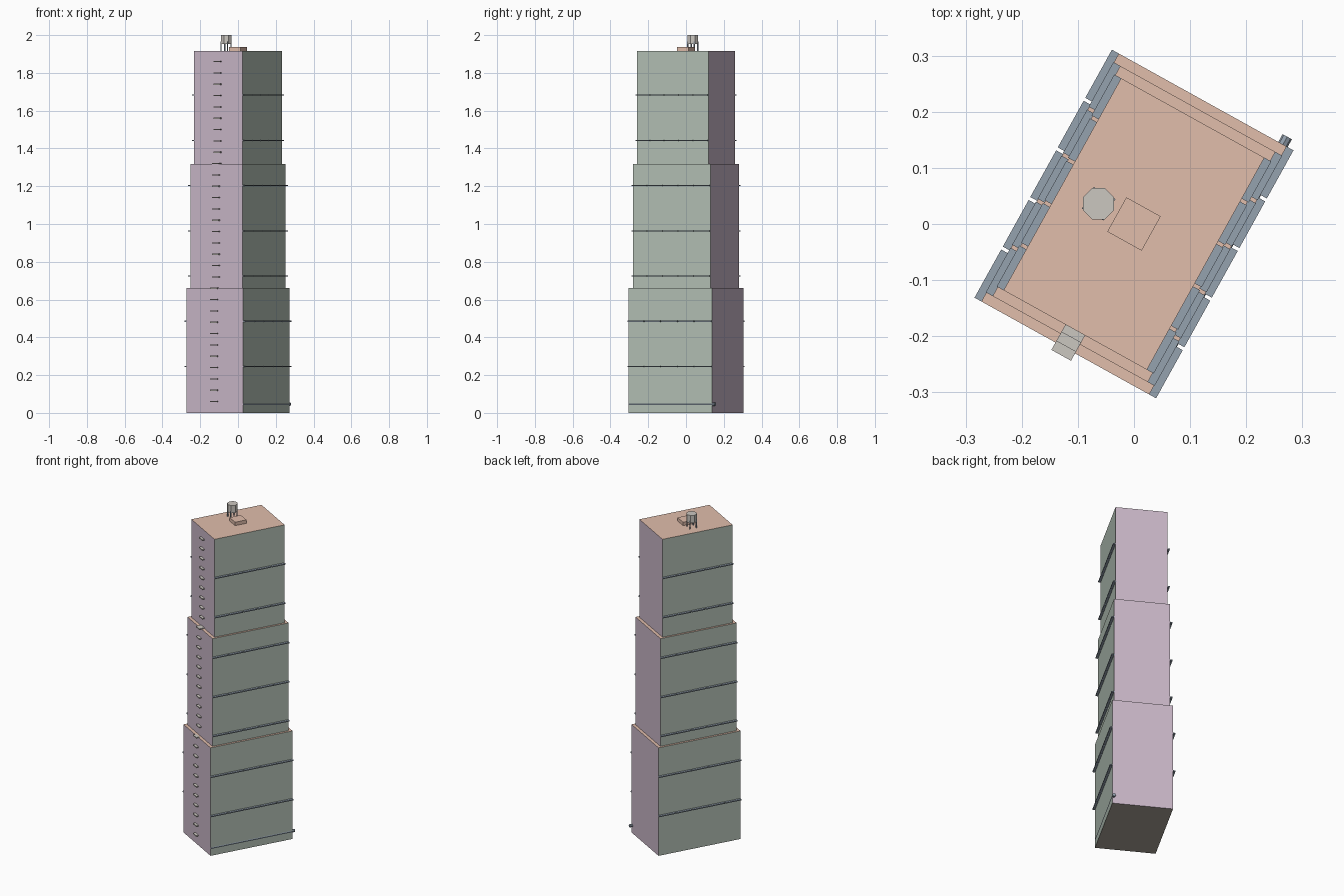
import bpy, bmesh, math
from mathutils import Matrix, Vector

if "Cube" in bpy.data.objects:
    bpy.data.objects.remove(bpy.data.objects["Cube"])

TURN = Matrix.Rotation(math.radians(-29), 4, 'Z')   # whole tower is turned on its plot


def mat(name, r, g, b):
    m = bpy.data.materials.new(name)
    m.diffuse_color = (r, g, b, 1)
    m.use_nodes = True
    m.node_tree.nodes["Principled BSDF"].inputs["Base Color"].default_value = m.diffuse_color
    return m


ROOF = mat("roof_tan", 0.75, 0.51, 0.41)
END = mat("end_wall_mauve", 0.58, 0.47, 0.57)
SIDE = mat("side_wall_green", 0.46, 0.54, 0.47)
STEEL = mat("ledge_blue_grey", 0.30, 0.36, 0.43)
CONC = mat("concrete", 0.60, 0.57, 0.53)
DARK = mat("base_grey", 0.42, 0.38, 0.33)


def add_box(bm, lo, hi):
    lo, hi = Vector(lo), Vector(hi)
    m = Matrix.Translation((lo + hi) / 2) @ Matrix.Diagonal((*(hi - lo), 1))
    bmesh.ops.create_cube(bm, size=1, matrix=m)


def add_cyl(bm, r, depth, sides, matrix):
    bmesh.ops.create_cone(bm, cap_ends=True, segments=sides, radius1=r,
                          radius2=r, depth=depth, matrix=matrix)


def finish(bm, name, mats, pick=None):
    bm.normal_update()
    if pick:
        for f in bm.faces:
            f.material_index = pick(f.normal)
    bm.transform(TURN)
    me = bpy.data.meshes.new(name)
    bm.to_mesh(me)
    bm.free()
    for m in mats:
        me.materials.append(m)
    ob = bpy.data.objects.new(name, me)
    bpy.context.collection.objects.link(ob)
    return ob


def wall_pick(n):
    if n.z > 0.5:
        return 0
    if n.z < -0.5:
        return 3
    return 1 if abs(n.y) > 0.5 else 2


# half width, half length, bottom, top, ledge heights
tiers = [
    ("lower", 0.171, 0.2526, 0.0, 0.66, (0.245, 0.485)),
    ("middle", 0.158, 0.2345, 0.66, 1.318, (0.725, 0.963, 1.203)),
    ("upper", 0.146, 0.2160, 1.318, 1.916, (1.442, 1.682)),
]

for name, a, b, z0, z1, ledges in tiers:
    # stepped tower block
    bm = bmesh.new()
    add_box(bm, (-a, -b, z0), (a, b, z1))
    finish(bm, name + "_block", [ROOF, END, SIDE, DARK], wall_pick)

    # split ledges along both long sides
    bm = bmesh.new()
    pitch = 2 * b / 5
    for z in ledges:
        for i in range(5):
            y = -b + pitch * i
            for s in (-1, 1):
                x0, x1 = sorted((s * (a - 0.006), s * (a + 0.014)))
                add_box(bm, (x0, y + 0.003 * (i > 0), z - 0.003),
                        (x1, y + pitch - 0.003 * (i < 4), z + 0.003))
    finish(bm, name + "_ledges", [STEEL])

    # column of small balcony slabs on the front end wall
    bm = bmesh.new()
    for k in range(1, 32):
        z = 0.06 * k
        if z0 < z <= z1 + 0.003:
            add_box(bm, (-0.02, -b - 0.015, z - 0.003), (0.02, -b + 0.006, z + 0.003))
    finish(bm, name + "_balconies", [CONC])

# pipe along the foot of the right side, poking out at the back
bm = bmesh.new()
add_cyl(bm, 0.0095, 0.52, 8, Matrix.Translation((0.1635, 0.0085, 0.046))
        @ Matrix.Rotation(math.pi / 2, 4, 'X'))
finish(bm, "ground_pipe", [STEEL])

# roof hatch
bm = bmesh.new()
add_box(bm, (-0.035, -0.035, 1.912), (0.035, 0.035, 1.937))
finish(bm, "roof_hatch", [ROOF])

# water tank on four legs
c = TURN.inverted() @ Vector((-0.063, 0.036, 0))
bm = bmesh.new()
add_cyl(bm, 0.03, 0.046, 8, Matrix.Translation((c.x, c.y, 1.977))
        @ Matrix.Rotation(math.radians(29 + 22.5), 4, 'Z'))
finish(bm, "water_tank", [CONC])
bm = bmesh.new()
for sx in (-1, 1):
    for sy in (-1, 1):
        x, y = c.x + 0.0195 * sx, c.y + 0.0195 * sy
        add_box(bm, (x - 0.0025, y - 0.0025, 1.912), (x + 0.0025, y + 0.0025, 1.965))
finish(bm, "tank_legs", [STEEL])
